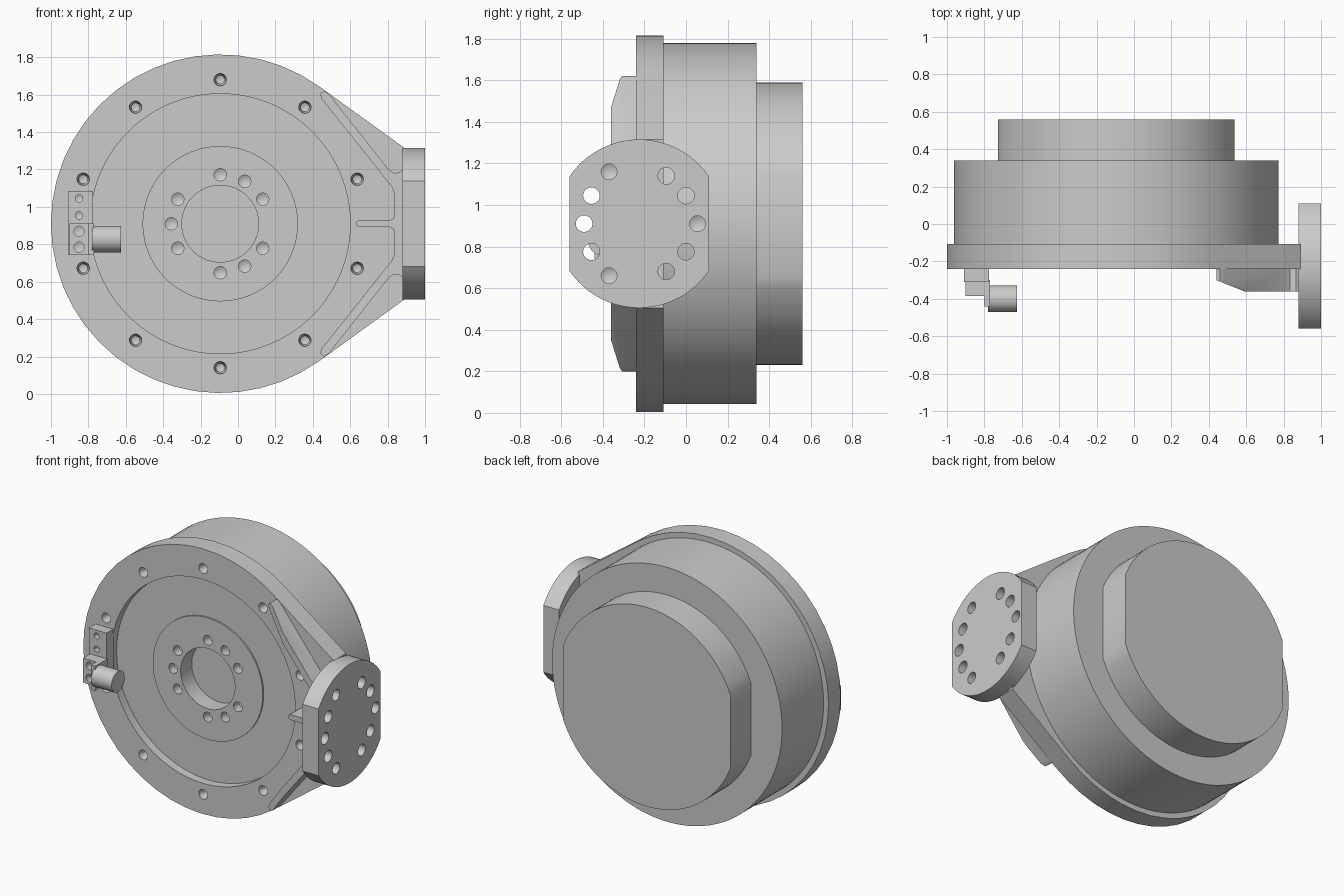
import bpy, bmesh
from math import pi, sin, cos, acos, atan2, hypot, radians
from mathutils import Vector

cube = bpy.data.objects.get("Cube")
if cube:
    bpy.data.objects.remove(cube)

CX, CZ = -0.095, 0.91      # main axis
PY = -0.225                # centre of the side plate

grey = bpy.data.materials.new("machined_grey")
grey.use_nodes = True
COLOUR = (0.6, 0.6, 0.6, 1)
grey.diffuse_color = COLOUR
grey.node_tree.nodes["Principled BSDF"].inputs["Base Color"].default_value = COLOUR


def finish(name, bm):
    bmesh.ops.recalc_face_normals(bm, faces=bm.faces)
    mesh = bpy.data.meshes.new(name)
    bm.to_mesh(mesh)
    bm.free()
    mesh.materials.append(grey)
    ob = bpy.data.objects.new(name, mesh)
    bpy.context.collection.objects.link(ob)
    return ob


def place(axis, u, v, t):
    """Profile coordinates u, v at distance t along the axis."""
    return Vector((t, u, v)) if axis == "X" else Vector((u, t, v))


def add_lathe(bm, profile, axis, cu, cv, seg):
    """Closed turned solid; profile is (radius, distance along axis)."""
    rings = []
    for r, t in profile:
        n = seg if r > 0 else 1
        rings.append([bm.verts.new(place(axis, cu + r * cos(2 * pi * i / seg),
                                         cv + r * sin(2 * pi * i / seg), t)) for i in range(n)])
    for a, b in zip(rings, rings[1:]):
        for i in range(seg):
            j = (i + 1) % seg
            quad = [a[i % len(a)], a[j % len(a)], b[j % len(b)], b[i % len(b)]]
            bm.faces.new(list(dict.fromkeys(quad)))


def lathe(name, profile, axis, cu, cv, seg=64):
    bm = bmesh.new()
    add_lathe(bm, profile, axis, cu, cv, seg)
    return finish(name, bm)


def prism_mesh(points, axis, a, b):
    bm = bmesh.new()
    face = bm.faces.new([bm.verts.new(place(axis, u, v, a)) for u, v in points])
    new = bmesh.ops.extrude_face_region(bm, geom=[face])["geom"]
    shift = place(axis, 0, 0, b - a)
    bmesh.ops.translate(bm, vec=shift, verts=[g for g in new if isinstance(g, bmesh.types.BMVert)])
    return bm


def prism(name, points, axis, a, b):
    return finish(name, prism_mesh(points, axis, a, b))


def box(name, x0, x1, y0, y1, z0, z1):
    return prism(name, [(x0, z0), (x1, z0), (x1, z1), (x0, z1)], "Y", y0, y1)


def arc(cu, cv, r, a0, a1, n):
    return [(cu + r * cos(a0 + (a1 - a0) * i / n), cv + r * sin(a0 + (a1 - a0) * i / n))
            for i in range(n + 1)]


def flatted_disc(cu, cv, r, half):
    """Disc with two parallel flats."""
    a = acos(half / r)
    return arc(cu, cv, r, a, pi - a, 24) + arc(cu, cv, r, pi + a, 2 * pi - a, 24)


def cut(ob, drills, axis, seg=20):
    """Drills holes: each drill is (profile, u, v)."""
    bm = bmesh.new()
    for profile, u, v in drills:
        add_lathe(bm, profile, axis, u, v, seg)
    tool = finish("drill_tool", bm)
    tool.hide_render = True
    mod = ob.modifiers.new("holes", "BOOLEAN")
    mod.operation, mod.solver, mod.object = "DIFFERENCE", "EXACT", tool
    bpy.context.view_layer.update()
    done = bpy.data.meshes.new_from_object(ob.evaluated_get(bpy.context.evaluated_depsgraph_get()))
    ob.modifiers.clear()
    ob.data = done
    bpy.data.objects.remove(tool)


def bore(r, a, b):
    return [(0, a), (r, a), (r, b), (0, b)]


def pointed(r, a, b, tip):
    return [(0, a), (r, a), (r, b), (0, tip)]


# Turned housing with recessed front face and centre bore
housing = lathe("housing", [(0, -0.07), (0.205, -0.07), (0.205, -0.19), (0.415, -0.19),
                            (0.415, -0.18), (0.7, -0.18), (0.7, -0.11), (0.868, -0.11),
                            (0.868, 0.34), (0, 0.34)], "Y", CX, CZ, 96)
hub_bolt = pointed(0.033, -0.25, -0.13, -0.11)
cut(housing, [(hub_bolt, CX + 0.262 * cos(radians(d)), CZ + 0.262 * sin(radians(d)))
              for d in range(30, 360, 30) if d not in (120, 240)], "Y")

# Rear cap with side flats
prism("rear_cap", flatted_disc(CX, CZ, 0.68, 0.632), "Y", 0.33, 0.56)

# Front flange: ring running tangentially into the side plate
R, EDGE, HALF = 0.905, 0.89, 0.405
tangent = atan2(HALF, EDGE - CX) + acos(R / hypot(EDGE - CX, HALF))
outline = [(EDGE, CZ + HALF)] + arc(CX, CZ, R, tangent, 2 * pi - tangent, 34) + [(EDGE, CZ - HALF)]
flange = prism("flange", outline, "Y", -0.24, -0.108)
cut(flange, [(bore(0.695, -0.4, 0), CX, CZ)], "Y", 96)
flange_bolt = [(0, -0.26), (0.033, -0.26), (0.033, -0.225), (0.022, -0.2), (0.022, -0.15), (0, -0.14)]
cut(flange, [(flange_bolt, CX + 0.77 * cos(radians(d)), CZ + 0.77 * sin(radians(d)))
             for d in range(18, 360, 36)], "Y")

# Side mounting plate with bolt holes
plate = prism("side_plate", flatted_disc(PY, CZ, 0.405, 0.335), "X", 0.88, 1.0)
through, blind = bore(0.04, 0.8, 1.1), pointed(0.038, 1.1, 0.92, 0.9)
drills = [(through, PY - 0.265, CZ), (blind, PY + 0.28, CZ)]
for s in (-1, 1):
    drills += [(blind, PY - 0.145, CZ + s * 0.25), (through, PY - 0.23, CZ + s * 0.135),
               (through, PY + 0.225, CZ + s * 0.135), (through, PY + 0.13, CZ + s * 0.23)]
cut(plate, drills, "X")

# Three joined ribs, heights mirrored about the centre line, ends sloped down
half_rib = [(0.89, 0.3), (0.865, 0.275), (0.835, 0.27), (0.805, 0.29), (0.485, 0.695),
            (0.46, 0.71), (0.44, 0.695), (0.445, 0.67), (0.82, 0.2), (0.838, 0.16),
            (0.838, 0.05), (0.83, 0.027), (0.81, 0.018), (0.645, 0.018), (0.632, 0.01)]
rib_outline = [(x, CZ + h) for x, h in half_rib] + [(x, CZ - h) for x, h in reversed(half_rib)]
bm = prism_mesh(rib_outline, "Y", -0.36, -0.235)
cutoff = bmesh.ops.bisect_plane(bm, geom=bm.verts[:] + bm.edges[:] + bm.faces[:],
                                plane_co=(0.59, -0.36, 0), plane_no=(-0.06, -0.15, 0),
                                clear_outer=True)
rim = [g for g in cutoff["geom_cut"] if isinstance(g, bmesh.types.BMEdge)]
bmesh.ops.holes_fill(bm, edges=rim, sides=0)
finish("ribs", bm)

# Sensor bracket and its round sensor
base = box("bracket_base", -0.908, -0.775, -0.31, -0.235, 0.742, 1.085)
cut(base, [(pointed(0.02, -0.32, -0.27, -0.26), -0.85, z) for z in (0.955, 1.045)], "Y")
clamp = box("bracket_clamp", -0.9, -0.79, -0.385, -0.3, 0.742, 0.91)
cut(clamp, [(pointed(0.027, -0.4, -0.34, -0.33), -0.85, z) for z in (0.785, 0.87)], "Y")
box("bracket_lug", -0.8, -0.77, -0.44, -0.3, 0.742, 0.91)
lathe("sensor", bore(0.071, -0.78, -0.625), "X", -0.4, 0.828, 32)

# Smooth round surfaces, keep machined edges crisp
bpy.ops.object.select_all(action="DESELECT")
for ob in bpy.context.scene.objects:
    if ob.type == "MESH" and grey.name in ob.data.materials:
        ob.select_set(True)
        bpy.context.view_layer.objects.active = ob
bpy.ops.object.shade_smooth_by_angle(angle=radians(25))
